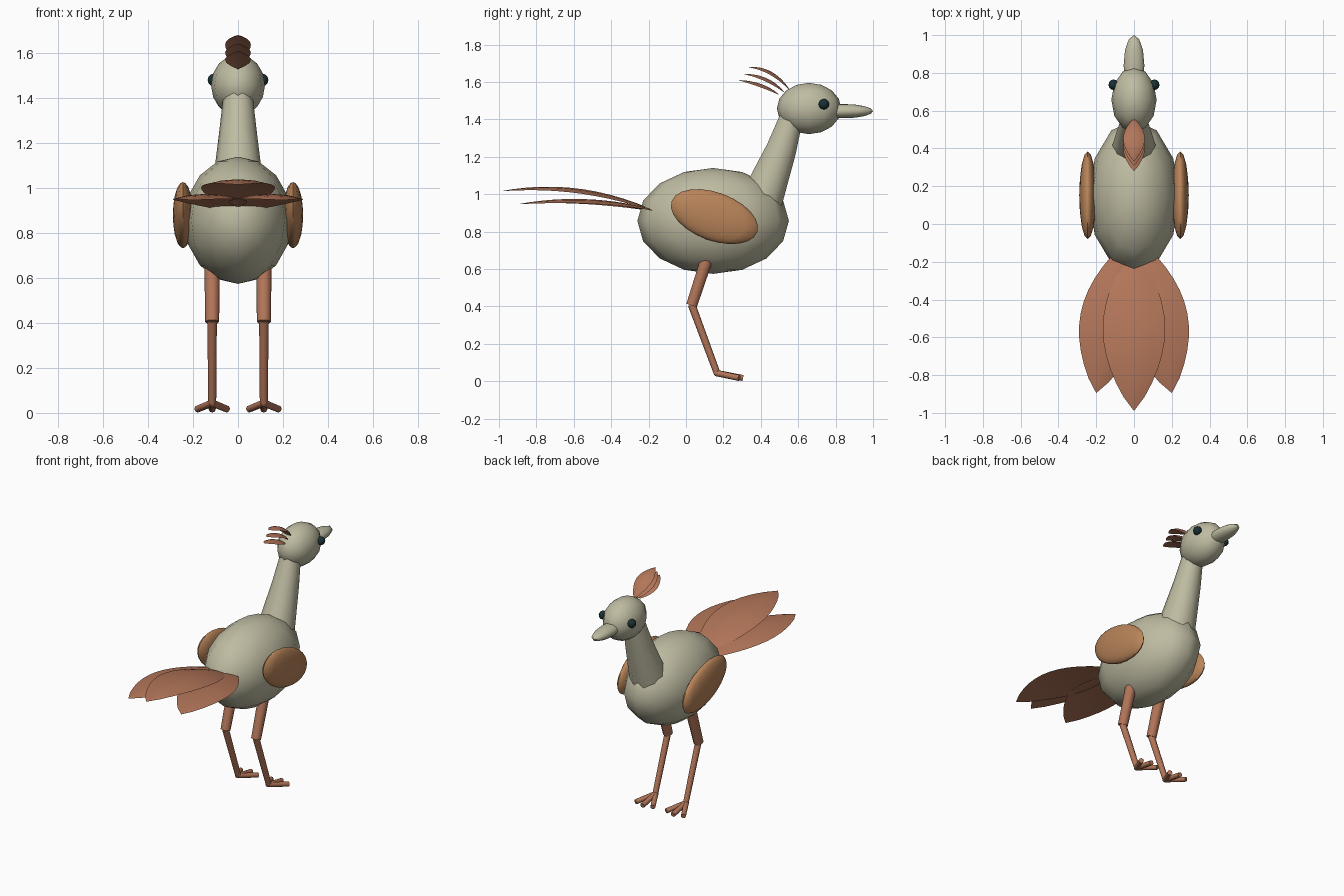
import bpy, bmesh, math
from mathutils import Vector, Matrix

if "Cube" in bpy.data.objects:
    bpy.data.objects.remove(bpy.data.objects["Cube"])


def material(name, rgb):
    m = bpy.data.materials.new(name)
    m.diffuse_color = (*rgb, 1)
    m.use_nodes = True
    m.node_tree.nodes["Principled BSDF"].inputs["Base Color"].default_value = m.diffuse_color
    return m


CREAM = material("cream", (0.52, 0.50, 0.36))
TAN = material("tan", (0.48, 0.23, 0.10))
RUST = material("rust", (0.45, 0.18, 0.10))
DARK = material("dark", (0.01, 0.03, 0.035))


def finish(bm, name, mat):
    bmesh.ops.remove_doubles(bm, verts=bm.verts, dist=1e-5)
    bmesh.ops.recalc_face_normals(bm, faces=bm.faces)
    me = bpy.data.meshes.new(name)
    bm.to_mesh(me)
    bm.free()
    me.materials.append(mat)
    ob = bpy.data.objects.new(name, me)
    bpy.context.collection.objects.link(ob)
    bpy.ops.object.select_all(action='DESELECT')
    ob.select_set(True)
    bpy.context.view_layer.objects.active = ob
    bpy.ops.object.shade_smooth_by_angle(angle=math.radians(60))
    return ob


def ellipsoid(name, centre, radii, mat, seg=12, rings=8, tilt=0):
    bm = bmesh.new()
    bmesh.ops.create_uvsphere(bm, u_segments=seg, v_segments=rings, radius=1)
    bm.transform(Matrix.Translation(centre) @ Matrix.Rotation(math.radians(tilt), 4, 'X')
                 @ Matrix.Diagonal((*radii, 1)))
    return finish(bm, name, mat)


def skin(bm, rings):
    for a, b in zip(rings, rings[1:]):
        n = len(a)
        for i in range(n):
            bm.faces.new((a[i], a[(i + 1) % n], b[(i + 1) % n], b[i]))


def tube(name, points, radii, mat, sides=8):
    bm = bmesh.new()
    pts = [Vector(p) for p in points]
    rings = []
    for i, (p, r) in enumerate(zip(pts, radii)):
        d = (pts[min(i + 1, len(pts) - 1)] - pts[max(i - 1, 0)]).normalized()
        u = d.cross(Vector((1, 0, 0))).normalized()
        v = d.cross(u)
        angles = [2 * math.pi * k / sides for k in range(sides)]
        rings.append([bm.verts.new(p + r * (math.cos(a) * v + math.sin(a) * u)) for a in angles])
    skin(bm, rings)
    bm.faces.new(rings[0])
    bm.faces.new(rings[-1])
    return finish(bm, name, mat)


def feather(name, base, ctrl, tip, half, cup, thick, mat, rows=12):
    """Pointed, slightly cupped leaf along a quadratic curve."""
    bm = bmesh.new()
    a, c, b = Vector(base), Vector(ctrl), Vector(tip)
    flat = b - a
    side = Vector((-flat.y, flat.x, 0)).normalized()
    us = [-1, -0.5, 0, 0.5, 1]
    rings = []
    for i in range(rows + 1):
        t = i / rows
        p = (1 - t) ** 2 * a + 2 * t * (1 - t) * c + t * t * b
        tan = ((1 - t) * (c - a) + t * (b - c)).normalized()
        up = tan.cross(side).normalized()
        if up.z < 0:
            up = -up
        w = max(math.sin(math.pi * t), 0) ** 0.8
        section = [(u, -cup * u * u) for u in us]
        section += [(u, -cup * u * u - thick * (1 - u * u)) for u in us[-2:0:-1]]
        rings.append([bm.verts.new(p + side * (u * half * w) + up * (h * w)) for u, h in section])
    skin(bm, rings)
    bmesh.ops.dissolve_degenerate(bm, dist=1e-5, edges=bm.edges)
    return finish(bm, name, mat)


# Body, neck, head, beak
ellipsoid("body", (0, 0.145, 0.857), (0.24, 0.405, 0.283), CREAM)
tube("neck", [(0, 0.40, 0.96), (0, 0.51, 1.24), (0, 0.57, 1.43)],
     [0.12, 0.085, 0.063], CREAM, 10)
ellipsoid("head", (0, 0.658, 1.458), (0.12, 0.172, 0.137), CREAM)
ellipsoid("beak", (0, 0.84, 1.444), (0.055, 0.16, 0.038), CREAM)

# Crest feathers
crest = [((0.56, 1.55), (0.475, 1.69), (0.33, 1.68)),
         ((0.53, 1.54), (0.45, 1.645), (0.307, 1.643)),
         ((0.50, 1.53), (0.42, 1.605), (0.28, 1.61))]
for i, path in enumerate(crest):
    feather(f"crest_feather_{i + 1}", *[(0, *p) for p in path], 0.057, 0.018, 0.01, RUST)

# Middle tail feather
feather("tail_feather_middle", (0, -0.12, 0.89), (0, -0.55, 1.10), (0, -0.99, 1.016),
        0.165, 0.025, 0.015, RUST)

# Paired parts
for s, label in ((-1, "left"), (1, "right")):
    x = 0.115 * s
    feather(f"tail_feather_{label}", (0.05 * s, -0.11, 0.90), (0.125 * s, -0.50, 1.02),
            (0.20 * s, -0.895, 0.947), 0.16, 0.025, 0.015, RUST)
    ellipsoid(f"eye_{label}", (0.108 * s, 0.737, 1.481), (0.027, 0.028, 0.028), DARK)
    ellipsoid(f"wing_{label}", (0.245 * s, 0.152, 0.88), (0.045, 0.2435, 0.129), TAN,
              16, 12, -20)
    tube(f"thigh_{label}", [(x, 0.12, 0.68), (x, 0.03, 0.405)], [0.035, 0.031], RUST, 10)
    tube(f"shin_{label}", [(x, 0.03, 0.41), (x, 0.167, 0.04)], [0.021, 0.018], RUST)
    # Three spread toes
    for k, spread in enumerate((-0.065, 0, 0.065)):
        y = 0.305 if spread == 0 else 0.285
        tube(f"toe_{label}_{k + 1}", [(x, 0.16, 0.044), (x + spread, y, 0.017)],
             [0.017, 0.016], RUST)
